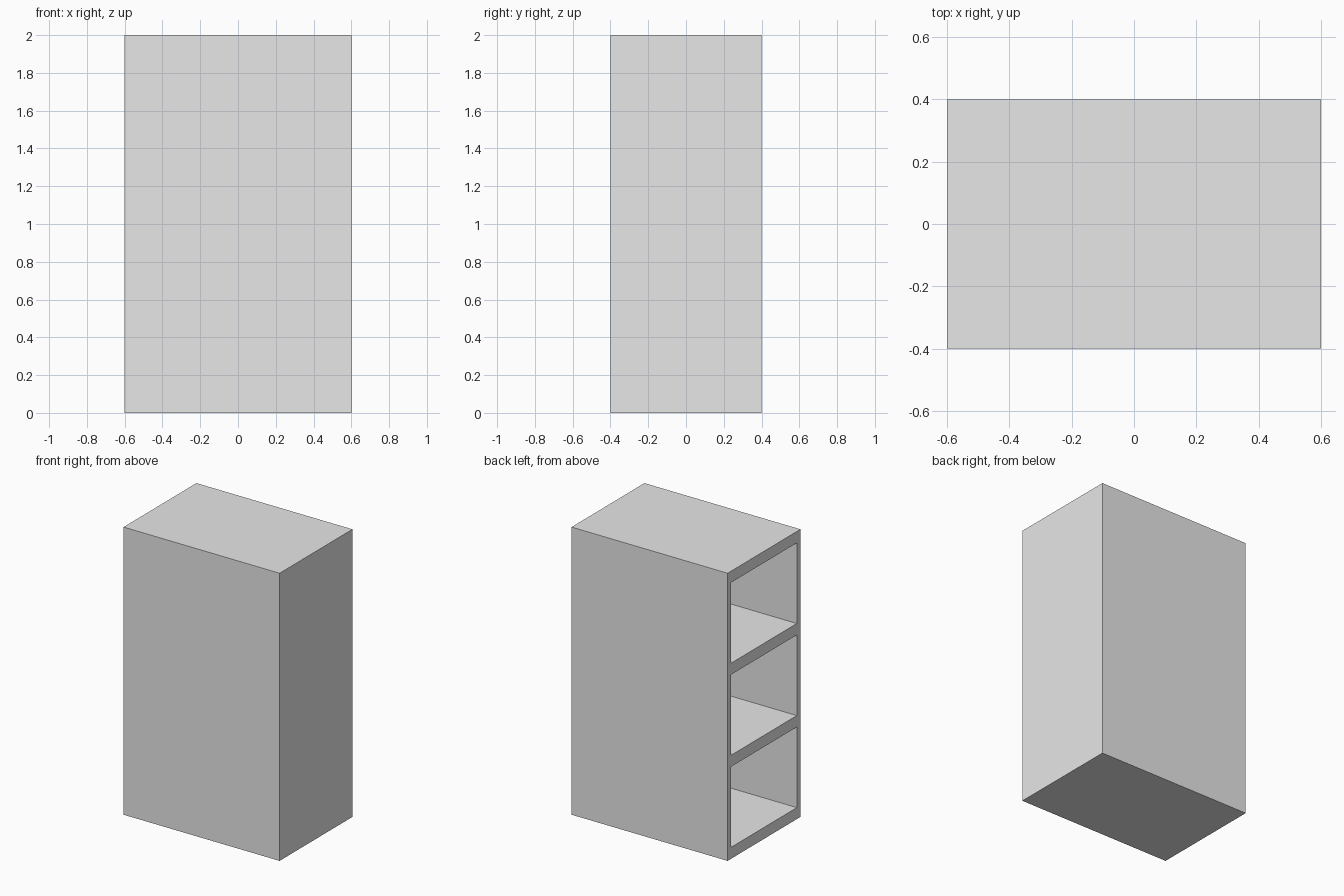
import bpy

cube = bpy.data.objects.get("Cube")
if cube:
    bpy.data.objects.remove(cube, do_unlink=True)

WIDTH, DEPTH, HEIGHT = 1.2, 0.8, 2.0
WALL, SHELF, BAYS = 0.04, 0.08, 3

# Single plain grey for the whole cabinet
grey = bpy.data.materials.new("light grey")
grey.use_nodes = True
color = (0.8, 0.8, 0.8, 1.0)
grey.diffuse_color = color
grey.node_tree.nodes["Principled BSDF"].inputs["Base Color"].default_value = color


def box(name, low, high):
    """Axis-aligned box between two corners."""
    centre = [(a + b) / 2 for a, b in zip(low, high)]
    bpy.ops.mesh.primitive_cube_add(size=1, location=centre)
    obj = bpy.context.object
    obj.name = name
    obj.scale = [b - a for a, b in zip(low, high)]
    bpy.ops.object.transform_apply(location=False, rotation=False, scale=True)
    obj.data.materials.append(grey)
    return obj


# Solid cabinet body
x, y = WIDTH / 2, DEPTH / 2
body = box("cabinet_body", (-x, -y, 0), (x, y, HEIGHT))

# Three equal compartments, open on the -x side, with shelves between
bay = (HEIGHT - SHELF * (BAYS + 1)) / BAYS
for i in range(BAYS):
    z = SHELF + i * (bay + SHELF)
    cutter = box(f"compartment_cutter_{i + 1}",
                 (-x - 0.1, -y + WALL, z), (x - WALL, y - WALL, z + bay))
    cutter.hide_render = True
    cutter.display_type = 'WIRE'
    cut = body.modifiers.new(f"compartment_{i + 1}", 'BOOLEAN')
    cut.operation = 'DIFFERENCE'
    cut.solver = 'EXACT'
    cut.object = cutter

# Bake the cuts and discard the cutters
bpy.ops.object.select_all(action='DESELECT')
body.select_set(True)
bpy.context.view_layer.objects.active = body
for cut in list(body.modifiers):
    cutter = cut.object
    bpy.ops.object.modifier_apply(modifier=cut.name)
    bpy.data.objects.remove(cutter, do_unlink=True)
